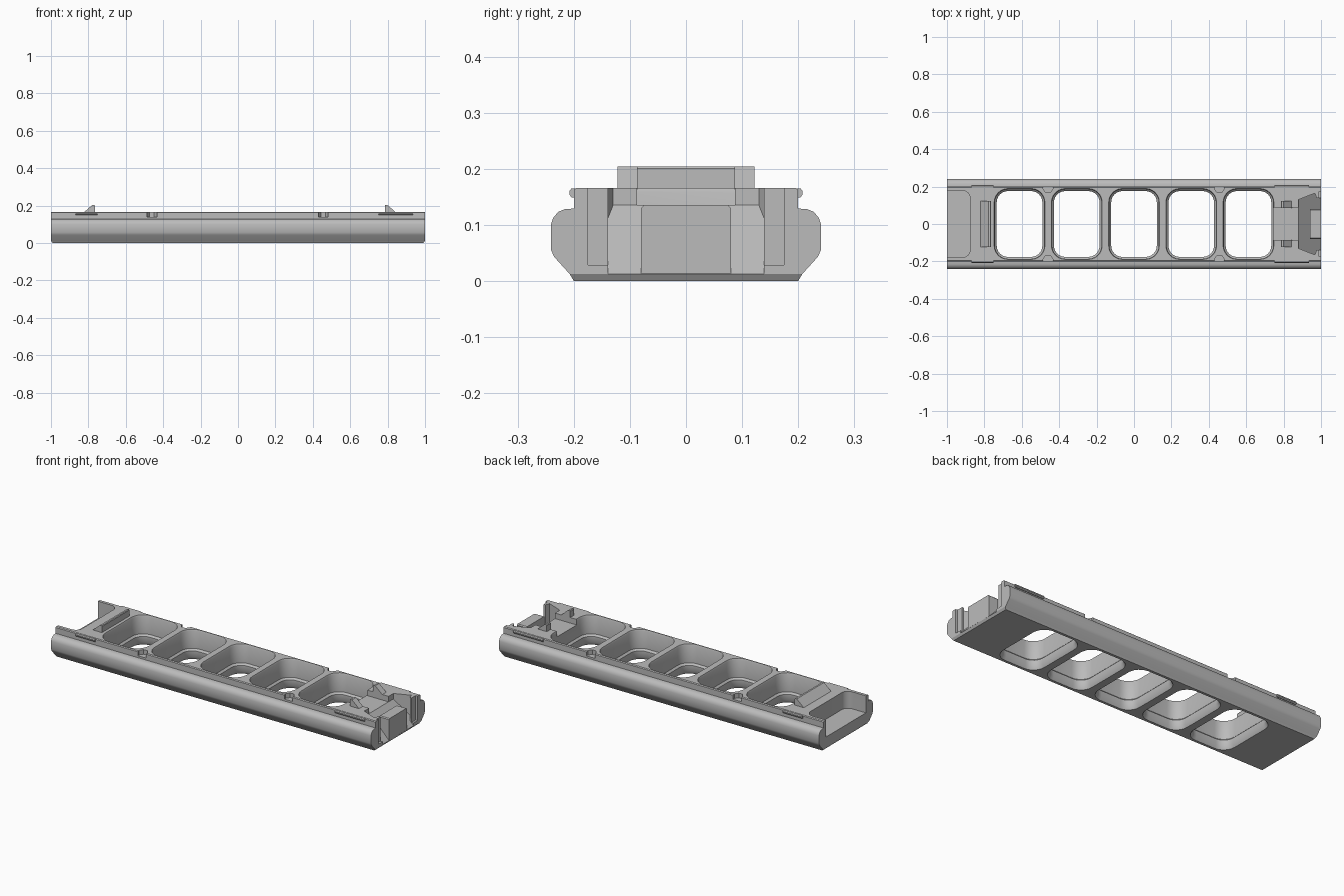
import bpy, bmesh, math
from mathutils import Vector

cube = bpy.data.objects.get("Cube")
if cube:
    bpy.data.objects.remove(cube)

grey = bpy.data.materials.new("plain grey")
grey.use_nodes = True
grey.diffuse_color = (0.5, 0.5, 0.5, 1)
grey.node_tree.nodes["Principled BSDF"].inputs["Base Color"].default_value = (0.5, 0.5, 0.5, 1)


def loft(name, rings):
    """Closed solid through rings of equal point count."""
    bm = bmesh.new()
    loops = [[bm.verts.new(p) for p in ring] for ring in rings]
    n = len(loops[0])
    for a, b in zip(loops, loops[1:]):
        for i in range(n):
            j = (i + 1) % n
            bm.faces.new((a[i], a[j], b[j], b[i]))
    bm.faces.new(loops[0])
    bm.faces.new(loops[-1])
    bmesh.ops.recalc_face_normals(bm, faces=bm.faces)
    mesh = bpy.data.meshes.new(name)
    bm.to_mesh(mesh)
    bm.free()
    mesh.materials.append(grey)
    obj = bpy.data.objects.new(name, mesh)
    bpy.context.collection.objects.link(obj)
    return obj


def prism(name, outline, axis, lo, hi):
    """Extrude a 2D outline along x, y or z."""
    place = {"x": lambda a, b, t: (t, a, b),
             "y": lambda a, b, t: (a, t, b),
             "z": lambda a, b, t: (a, b, t)}[axis]
    return loft(name, [[place(a, b, t) for a, b in outline] for t in (lo, hi)])


def rounded(cx, hx, hy, r, steps=6):
    pts = []
    for k, (sx, sy) in enumerate(((1, 1), (-1, 1), (-1, -1), (1, -1))):
        for i in range(steps + 1):
            t = (k + i / steps) * math.pi / 2
            pts.append((cx + sx * (hx - r) + r * math.cos(t), sy * (hy - r) + r * math.sin(t)))
    return pts


def box(name, x0, x1, y0, y1, z0, z1):
    return prism(name, [(x0, y0), (x1, y0), (x1, y1), (x0, y1)], "z", z0, z1)


def combine(target, tool, operation="DIFFERENCE"):
    mod = target.modifiers.new("combine", "BOOLEAN")
    mod.operation, mod.solver, mod.object = operation, "EXACT", tool
    bpy.context.view_layer.objects.active = target
    bpy.ops.object.modifier_apply(modifier=mod.name)
    bpy.data.objects.remove(tool)


# Long rail body with rounded shoulders
half = [(0.2, 0), (0.207, 0.012), (0.235, 0.043), (0.241, 0.056), (0.241, 0.1),
        (0.237, 0.112), (0.228, 0.123), (0.216, 0.128), (0.2, 0.129),
        (0.2, 0.162), (0.195, 0.166)]
body = prism("rail_body", half + [(-y, z) for y, z in reversed(half)], "x", -1, 1)

# Five rounded windows with an inner lip and a flared underside
for i in range(5):
    cx = (i - 2) * 0.306
    levels = [(-0.01, 0.014), (0.004, 0.008), (0.018, 0), (0.05, 0),
              (0.06, 0.01), (0.158, 0.01), (0.18, 0.02)]
    rings = [[(x, y, z) for x, y in rounded(cx, 0.122 + g, 0.176 + g, 0.06 + g)]
             for z, g in levels]
    combine(body, loft("window_cutter", rings))

# Open pocket at the right end of the model
combine(body, prism("pocket_cutter", rounded(-1.0, 0.124, 0.178, 0.04), "z", 0.07, 0.2))

# Sloped recess at the other end, with a shallow slot leading into it
side = [(0.88, 0.13), (0.968, 0.165), (0.976, 0.14), (1.02, 0.138)]
outline = side + [(x, -y) for x, y in reversed(side)]
ramp = [(x, y, 0.135 - (x - 0.88) * 1.02) for x, y in outline]
combine(body, loft("ramp_cutter", [ramp, [(x, y, 0.2) for x, y in outline]]))
combine(body, box("slot_cutter", 0.72, 0.89, -0.087, 0.087, 0.135, 0.2))

# Notches in the side walls and grooves in the end face
for s in (-1, 1):
    for x in (-0.46, 0.456):
        arch = [(x + dx, s * y) for dx, y in
                ((-0.026, 0.22), (-0.026, 0.188), (-0.012, 0.168), (0.012, 0.168),
                 (0.026, 0.188), (0.026, 0.22))]
        combine(body, prism("notch_cutter", arch, "z", 0.14, 0.2))
    combine(body, box("groove_cutter", 0.988, 1.02, *sorted((s * 0.137, s * 0.175)), 0.028, 0.2))
    # Small chamfer under each end
    chamfer = [(s * 0.992, -0.01), (s * 0.992, 0), (s * 1.0, 0.012), (s * 1.01, 0.012), (s * 1.01, -0.01)]
    combine(body, prism("chamfer_cutter", chamfer, "y", -0.3, 0.3))

# Plug block standing on the slope
plug = prism("end_plug", [(y, z) for y, z in
             ((-0.08, 0.013), (0.08, 0.013), (0.08, 0.13), (0.075, 0.135), (-0.075, 0.135), (-0.08, 0.13))],
             "x", 0.94, 1.0)
combine(body, plug, "UNION")

# Wedge-shaped catches on top: one wide, one split by the slot
wedge = [(0.845, 0.163), (0.798, 0.204), (0.788, 0.204), (0.785, 0.2), (0.785, 0.163)]
catches = [prism("wide_catch", [(0.02 - x, z) for x, z in wedge], "y", -0.122, 0.122)]
for label, y0, y1 in (("left", 0.086, 0.122), ("right", -0.122, -0.086)):
    catches.append(prism(label + "_split_catch", wedge, "y", y0, y1))

# Snap ridges along the upper side walls
for s, label in ((1, "back"), (-1, "front")):
    for x0, x1, end in ((-0.87, -0.75, "right"), (0.75, 0.935, "left")):
        bump = [(s * y, z) for y, z in ((0.196, 0.148), (0.204, 0.149), (0.208, 0.154),
                                        (0.208, 0.16), (0.204, 0.165), (0.196, 0.165))]
        catches.append(prism(label + "_" + end + "_snap_ridge", bump, "x", x0, x1))

# Smooth shading with sharp edges kept
bpy.ops.object.select_all(action="DESELECT")
for obj in [body] + catches:
    obj.select_set(True)
bpy.context.view_layer.objects.active = body
bpy.ops.object.shade_smooth_by_angle(angle=math.radians(30))
